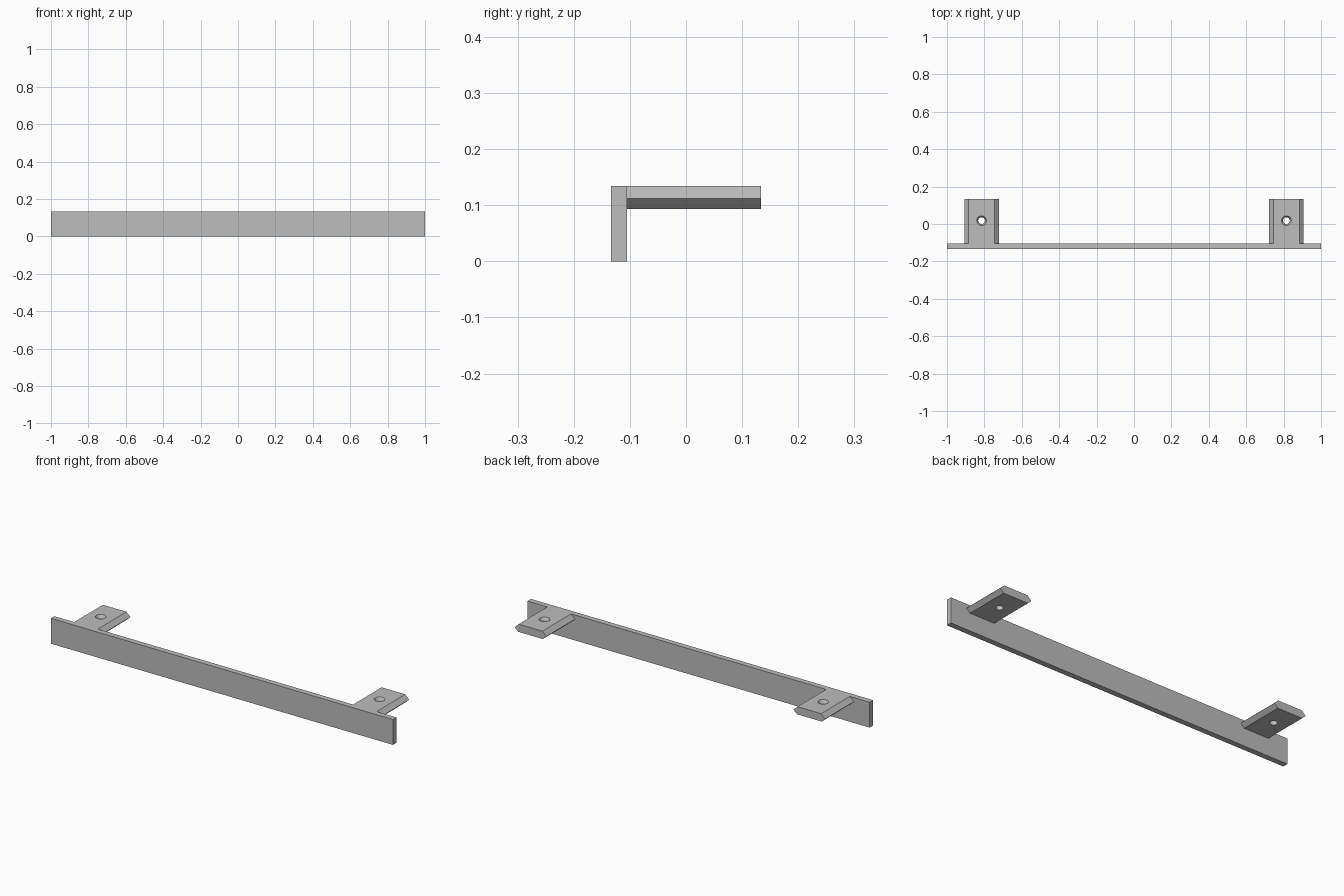
import bpy
import bmesh
from math import cos, sin, tau

cube = bpy.data.objects.get("Cube")
if cube:
    bpy.data.objects.remove(cube, do_unlink=True)

WIDTH_Y = 0.134      # half depth of the whole bracket
HEIGHT = 0.134
BACK_OF_BAR = -0.105
TAB_X = 0.815

grey = bpy.data.materials.new("plain grey")
grey.use_nodes = True
colour = (0.51, 0.51, 0.51, 1)
grey.diffuse_color = colour
grey.node_tree.nodes["Principled BSDF"].inputs["Base Color"].default_value = colour


def loft(name, rings):
    """Closed solid through a list of rings with equal point counts."""
    bm = bmesh.new()
    loops = [[bm.verts.new(p) for p in ring] for ring in rings]
    n = len(loops[0])
    for a, b in zip(loops, loops[1:]):
        for i in range(n):
            j = (i + 1) % n
            bm.faces.new((a[i], a[j], b[j], b[i]))
    bm.faces.new(loops[0])
    bm.faces.new(loops[-1])
    bmesh.ops.recalc_face_normals(bm, faces=bm.faces)
    mesh = bpy.data.meshes.new(name)
    bm.to_mesh(mesh)
    bm.free()
    mesh.materials.append(grey)
    obj = bpy.data.objects.new(name, mesh)
    bpy.context.collection.objects.link(obj)
    return obj


def circle(x, y, z, r, n=32):
    return [(x + r * cos(tau * i / n), y + r * sin(tau * i / n), z) for i in range(n)]


# Long front bar
loft("front_bar", [[(x, -WIDTH_Y, 0), (x, BACK_OF_BAR, 0),
                    (x, BACK_OF_BAR, HEIGHT), (x, -WIDTH_Y, HEIGHT)] for x in (-1, 1)])

# Mounting tabs with pointed side edges
half_profile = [(0.069, HEIGHT), (0.0925, 0.112), (0.072, 0.093)]
profile = half_profile + [(-x, z) for x, z in reversed(half_profile)]

for side, label in ((1, "left"), (-1, "right")):
    cx = side * TAB_X
    tab = loft(label + "_tab", [[(cx + x, y, z) for x, z in profile]
                                for y in (BACK_OF_BAR, WIDTH_Y)])

    # Countersunk screw hole
    hole = [(0.08, 0.018), (0.12, 0.018), (HEIGHT, 0.026), (0.14, 0.026)]
    cutter = loft(label + "_hole_cutter", [circle(cx, 0.018, z, r) for z, r in hole])
    cutter.hide_render = True
    cutter.hide_viewport = True
    cutter.display_type = 'WIRE'
    cut = tab.modifiers.new("screw hole", 'BOOLEAN')
    cut.operation = 'DIFFERENCE'
    cut.solver = 'EXACT'
    cut.object = cutter
